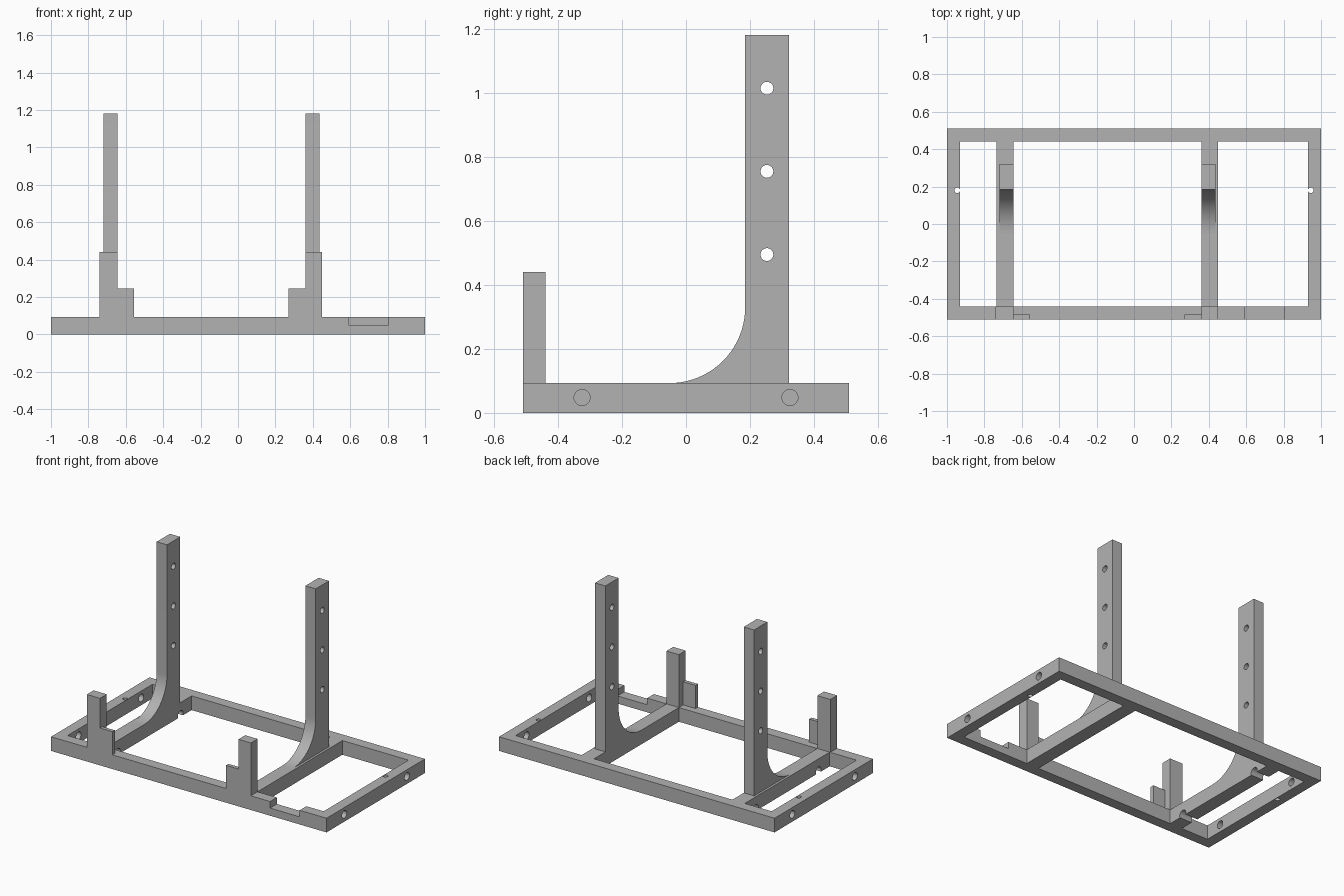
import bpy, bmesh, math
from mathutils import Matrix

cube = bpy.data.objects.get("Cube")
if cube:
    bpy.data.objects.remove(cube, do_unlink=True)

grey = bpy.data.materials.new("plain grey")
grey.use_nodes = True
colour = (0.45, 0.45, 0.45, 1)
grey.diffuse_color = colour
grey.node_tree.nodes["Principled BSDF"].inputs["Base Color"].default_value = colour

BASE = 0.093          # frame thickness
DEPTH = 0.51          # half of the frame depth
RAIL = 0.07           # rail width


def finish(name, bm):
    bmesh.ops.recalc_face_normals(bm, faces=bm.faces)
    mesh = bpy.data.meshes.new(name)
    bm.to_mesh(mesh)
    bm.free()
    obj = bpy.data.objects.new(name, mesh)
    bpy.context.collection.objects.link(obj)
    mesh.materials.append(grey)
    return obj


def box(name, x, y, z):
    bm = bmesh.new()
    bmesh.ops.create_cube(bm, size=1)
    for v in bm.verts:
        for i, (low, high) in enumerate((x, y, z)):
            v.co[i] = low if v.co[i] < 0 else high
    return finish(name, bm)


def rod(name, centre, radius, length, axis):
    bm = bmesh.new()
    turn = Matrix.Rotation(math.pi / 2, 4, "Y") if axis == "X" else Matrix()
    bmesh.ops.create_cone(bm, cap_ends=True, segments=32, radius1=radius, radius2=radius,
                          depth=length, matrix=Matrix.Translation(centre) @ turn)
    return finish(name, bm)


def cut(target, cutters):
    bpy.context.view_layer.objects.active = target
    for cutter in cutters:
        mod = target.modifiers.new("cut", "BOOLEAN")
        mod.operation = "DIFFERENCE"
        mod.solver = "EXACT"
        mod.object = cutter
        bpy.ops.object.modifier_apply(modifier=mod.name)
        bpy.data.objects.remove(cutter, do_unlink=True)


def smooth(obj):
    bpy.ops.object.select_all(action="DESELECT")
    obj.select_set(True)
    bpy.context.view_layer.objects.active = obj
    bpy.ops.object.shade_smooth_by_angle(angle=math.radians(30))


# Base frame with three openings, leaving two crossbars
frame = box("base_frame", (-1, 1), (-DEPTH, DEPTH), (0, BASE))
inner = DEPTH - RAIL
cutters = [box("opening", x, (-inner, inner), (-0.1, 0.2))
           for x in ((-0.93, -0.735), (-0.645, 0.36), (0.45, 0.93))]

# Notch in the top of the front rail
cutters.append(box("notch", (0.59, 0.805), (-0.6, -0.42), (0.05, 0.2)))

# Holes through the end rails, and grooves under one crossbar
for side in (-1, 1):
    cutters.append(rod("screw_hole", (side * 0.945, 0.18, BASE / 2), 0.015, 0.3, "Z"))
    for y in (-0.325, 0.325):
        cutters.append(rod("end_hole", (side * 0.965, y, 0.048), 0.025, 0.12, "X"))
for y in (-0.325, 0.325):
    cutters.append(rod("groove", (-0.69, y, 0.012), 0.028, 0.15, "X"))
cut(frame, cutters)
smooth(frame)


def upright(name, x0, x1):
    # Side profile with a curved foot, extruded across the width
    radius, cy, cz = 0.237, -0.052, 0.33
    profile = [(0.322, BASE), (0.322, 1.182), (0.185, 1.182)]
    profile += [(cy + radius * math.cos(a), cz - radius * math.sin(a))
                for a in (math.pi / 2 * i / 20 for i in range(21))]
    profile[-1] = (cy, BASE)
    bm = bmesh.new()
    face = bm.faces.new([bm.verts.new((x0, y, z)) for y, z in profile])
    new = bmesh.ops.extrude_face_region(bm, geom=[face])["geom"]
    bmesh.ops.translate(bm, vec=(x1 - x0, 0, 0),
                        verts=[g for g in new if isinstance(g, bmesh.types.BMVert)])
    obj = finish(name, bm)
    cut(obj, [rod("pin_hole", ((x0 + x1) / 2, 0.253, 0.495 + 0.26 * i), 0.02, 0.3, "X")
              for i in range(3)])
    smooth(obj)


# Uprights at the back
upright("right_upright", -0.72, -0.645)
upright("left_upright", 0.36, 0.435)

# Front stops with thin tabs facing inward
for side, post, tab in (("right", (-0.74, -0.645), (-0.645, -0.555)),
                        ("left", (0.36, 0.45), (0.27, 0.36))):
    box(side + "_front_post", post, (-DEPTH, -inner), (BASE, 0.44))
    box(side + "_front_tab", tab, (-DEPTH, -0.485), (BASE, 0.245))
